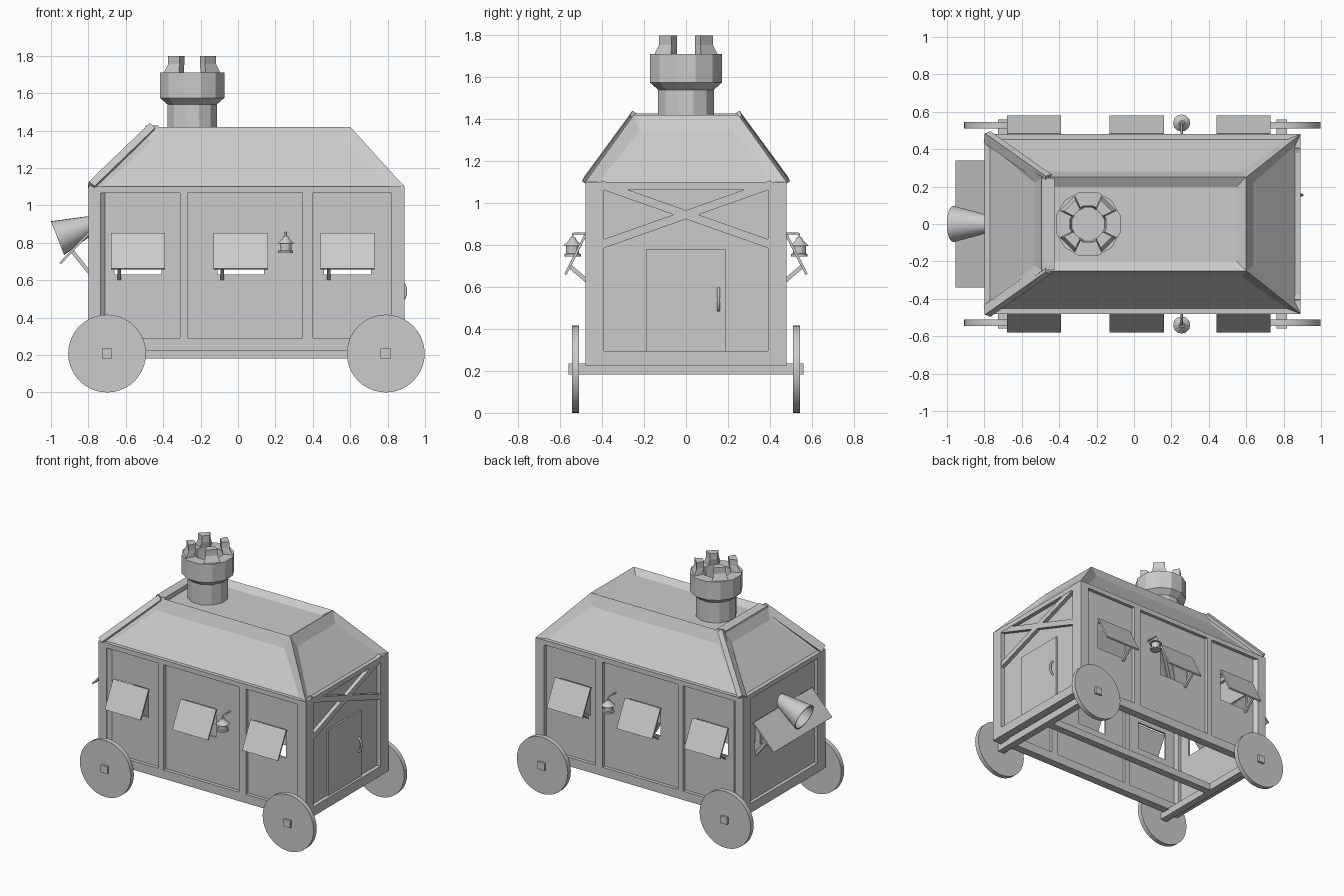
import bpy, bmesh, math
from mathutils import Vector, Matrix

if "Cube" in bpy.data.objects:
    bpy.data.objects.remove(bpy.data.objects["Cube"])


def finish(name, bm, mat=None, smooth=False):
    bmesh.ops.remove_doubles(bm, verts=bm.verts, dist=1e-5)
    bmesh.ops.recalc_face_normals(bm, faces=bm.faces)
    me = bpy.data.meshes.new(name)
    bm.to_mesh(me)
    bm.free()
    ob = bpy.data.objects.new(name, me)
    bpy.context.collection.objects.link(ob)
    if mat:
        ob.matrix_world = mat
    if smooth:
        bpy.ops.object.select_all(action='DESELECT')
        ob.select_set(True)
        bpy.context.view_layer.objects.active = ob
        bpy.ops.object.shade_smooth_by_angle(angle=math.radians(25))
    return ob


def hull(name, pts):
    bm = bmesh.new()
    for p in pts:
        bm.verts.new(p)
    bmesh.ops.convex_hull(bm, input=bm.verts)
    bmesh.ops.dissolve_limit(bm, angle_limit=0.01, verts=bm.verts, edges=bm.edges)
    return finish(name, bm)


def box(name, x0, x1, y0, y1, z0, z1):
    return hull(name, [(x, y, z) for x in (x0, x1) for y in (y0, y1) for z in (z0, z1)])


def beam(name, a, b, side, w, t):
    """Box from a to b; w is its width along 'side', t its thickness."""
    a, b, s = Vector(a), Vector(b), Vector(side)
    d = (b - a).normalized()
    s = (s - d * s.dot(d)).normalized() * w / 2
    n = d.cross(s).normalized() * t / 2
    return hull(name, [p + i * s + j * n for p in (a, b) for i in (-1, 1) for j in (-1, 1)])


def lathe(name, profile, segs, mat, smooth=False):
    bm = bmesh.new()
    vs = [bm.verts.new((r, 0, z)) for r, z in profile]
    es = [bm.edges.new(p) for p in zip(vs, vs[1:])]
    bmesh.ops.spin(bm, geom=vs + es, axis=(0, 0, 1), cent=(0, 0, 0),
                   steps=segs, angle=math.tau, use_duplicate=False)
    return finish(name, bm, mat, smooth)


def tube(name, pts, r):
    cu = bpy.data.curves.new(name, 'CURVE')
    cu.dimensions = '3D'
    cu.bevel_depth, cu.bevel_resolution, cu.use_fill_caps = r, 1, True
    sp = cu.splines.new('POLY')
    sp.points.add(len(pts) - 1)
    for p, c in zip(sp.points, pts):
        p.co = (*c, 1)
    ob = bpy.data.objects.new(name, cu)
    bpy.context.collection.objects.link(ob)


def wall(name, put, a0, a1, wz0, wz1, windows):
    """Thin wall with a row of window openings, pieced from strips."""
    put(name + "_lower", a0, a1, 0.23, wz0)
    put(name + "_upper", a0, a1, wz1, 1.09)
    edges = [a0] + [e for w in windows for e in w] + [a1]
    for i in range(0, len(edges), 2):
        put(f"{name}_pier_{i}", edges[i], edges[i + 1], wz0, wz1)


X0, X1, Y = -0.80, 0.89, 0.48
shutters = [(-0.68, -0.39), (-0.13, 0.16), (0.44, 0.73)]

# Long sides: walls, posts, rails, shutters, lanterns
for s, tag in ((-1, "front"), (1, "back")):
    def put(name, a0, a1, z0, z1):
        box(name, a0, a1, s * 0.44, s * 0.455, z0, z1)
    wall(tag + "_wall", put, -0.78, 0.87, 0.63, 0.84, [(a + .02, b - .02) for a, b in shutters])
    for i, (a, b) in enumerate([(X0, -0.735), (-0.31, -0.27), (0.345, 0.40), (0.82, X1)]):
        corner = i in (0, 3)
        box(f"{tag}_post_{i}", a, b, s * (0.39 if corner else 0.42), s * Y, 0.225, 1.10)
    hull(tag + "_post_chamfer", [(x, y, z) for z in (0.23, 1.09) for x, y in
         ((-0.735, s * 0.478), (-0.735, s * 0.45), (-0.705, s * 0.45))])
    box(tag + "_bottom_rail", X0, X1, s * 0.42, s * Y, 0.225, 0.29)
    box(tag + "_top_rail", X0, X1, s * 0.42, s * Y, 1.065, 1.10)
    for i, (a, b) in enumerate(shutters):
        m = (a + b) / 2
        beam(f"{tag}_shutter_{i}", (m, s * 0.478, 0.85), (m, s * 0.575, 0.66), (1, 0, 0), b - a, 0.012)
        beam(f"{tag}_shutter_strut_{i}", (a + 0.045, s * 0.555, 0.70), (a + 0.045, s * 0.45, 0.61),
             (1, 0, 0), 0.018, 0.02)
    lathe(tag + "_lantern", [(0, 0.745), (0.04, 0.745), (0.04, 0.757), (0.031, 0.76), (0.031, 0.795),
          (0.046, 0.795), (0.02, 0.82), (0.013, 0.835), (0, 0.835)], 12,
          Matrix.Translation((0.255, s * 0.54, 0)))
    tube(tag + "_lantern_hook", [(0.255, s * 0.44, 0.855), (0.255, s * 0.54, 0.855),
                                 (0.255, s * 0.54, 0.83)], 0.006)


# Closed end (-x) with the big shutter and horn
def put_end(name, a0, a1, z0, z1):
    box(name, -0.775, -0.76, a0, a1, z0, z1)


wall("rear_wall", put_end, -0.45, 0.45, 0.64, 0.86, [(-0.31, 0.31)])
beam("rear_shutter", (-0.785, 0, 0.865), (-0.95, 0, 0.69), (0, 1, 0), 0.68, 0.012)
beam("rear_shutter_strut", (-0.89, 0.29, 0.76), (-0.77, 0.29, 0.61), (0, 1, 0), 0.02, 0.02)
rot = Vector((-0.93, 0, -0.37)).to_track_quat('Z', 'Y').to_matrix().to_4x4()
lathe("horn", [(0.036, -0.23), (0.04, -0.23), (0.097, 0), (0.09, 0), (0.036, -0.23)], 24,
      Matrix.Translation((-0.965, 0, 0.825)) @ rot, True)

# Door end (+x)
box("door_wall", 0.845, 0.86, -0.45, 0.45, 0.23, 1.09)
box("door", 0.86, 0.872, -0.19, 0.19, 0.295, 0.78)
for s in (-1, 1):
    beam(f"door_brace_{s}", (0.873, -s * 0.41, 1.09), (0.873, s * 0.41, 0.80), (0, 0, 1), 0.04, 0.03)
tube("door_handle", [(0.865 + 0.033 * math.sin(t), 0.155, 0.54 - 0.052 * math.cos(t))
                     for t in [math.pi * i / 8 for i in range(9)]], 0.008)
for tag, a, b in (("rear", X0, -0.74), ("door", 0.83, X1)):
    box(tag + "_end_bottom_rail", a, b, -0.47, 0.47, 0.225, 0.295)
    box(tag + "_end_top_rail", a, b, -0.47, 0.47, 1.065, 1.10)

# Hipped roof with recessed panels, open underneath
bm = bmesh.new()
lo = [bm.verts.new((x, y, 1.10)) for x, y in ((X0, -Y), (X1, -Y), (X1, Y), (X0, Y))]
hi = [bm.verts.new((x, y, 1.42)) for x, y in ((-0.49, -.25), (0.60, -.25), (0.60, .25), (-0.49, .25))]
sides = [bm.faces.new((lo[i], lo[i - 3], hi[i - 3], hi[i])) for i in range(4)]
top = bm.faces.new(hi)
bm.normal_update()
bmesh.ops.inset_individual(bm, faces=sides, thickness=0.055, depth=-0.022)
bmesh.ops.inset_individual(bm, faces=[top], thickness=0.075, depth=-0.03)
bm.normal_update()
for f in sides:
    n = f.normal
    down = -(Vector((0, 0, 1)) - n * n.z).normalized()
    bmesh.ops.translate(bm, verts=f.verts, vec=down * 0.036)
finish("roof", bm)
for s in (-1, 1):
    beam(f"roof_hip_beam_{s}", (-0.785, s * 0.465, 1.10), (-0.46, s * 0.235, 1.413),
         (0.35, s * -1, 0), 0.06, 0.04)
box("roof_cross_beam", -0.495, -0.425, -0.245, 0.245, 1.395, 1.428)

# Chimney with a crown of four prongs
CX = -0.245
lathe("chimney", [(0.137, 1.38), (0.137, 1.54), (0.178, 1.575), (0.178, 1.71), (0.10, 1.71),
                  (0.09, 1.58), (0, 1.58)], 12,
      Matrix.Translation((CX, 0, 0)) @ Matrix.Rotation(math.radians(15), 4, 'Z'))
for k in range(4):
    pts = []
    for z, r0, r1, half in ((1.70, 0.105, 0.172, 20), (1.755, 0.09, 0.145, 17), (1.80, 0.09, 0.145, 17)):
        for r in (r0, r1):
            for h in (-half, half):
                t = math.radians(45 + 90 * k + h)
                pts.append((CX + r * math.cos(t), r * math.sin(t), z))
    # lower and upper halves keep the bend in the prong
    hull(f"chimney_prong_{k}_base", pts[:8])
    hull(f"chimney_prong_{k}_tip", pts[4:])

# Running gear: axles, centre beam and wheels
box("centre_beam", -0.70, 0.79, -0.028, 0.028, 0.182, 0.234)
for tag, x in (("rear", -0.70), ("door_end", 0.79)):
    box(tag + "_axle", x - 0.027, x + 0.027, -0.56, 0.56, 0.182, 0.236)
    for s in (-1, 1):
        lathe(f"{tag}_wheel_{s}", [(0, -0.0175), (0.208, -0.0175), (0.208, 0.0175), (0, 0.0175)], 40,
              Matrix.Translation((x, s * 0.527, 0.208)) @ Matrix.Rotation(math.pi / 2, 4, 'X'), True)
